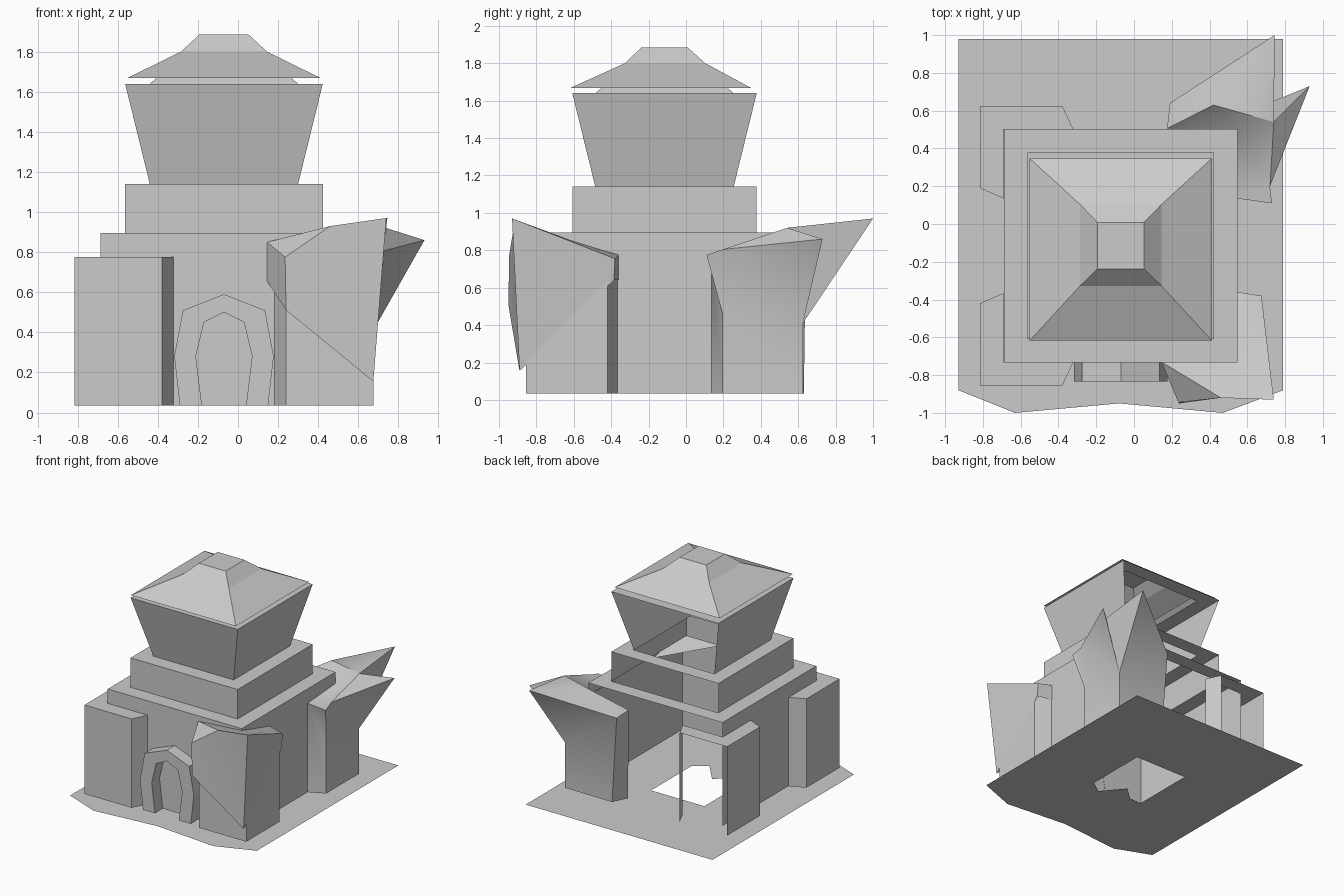
import bpy
import math

if "Cube" in bpy.data.objects:
    bpy.data.objects.remove(bpy.data.objects["Cube"], do_unlink=True)

GREY = (0.6, 0.6, 0.6, 1)
stone = bpy.data.materials.new("stone grey")
stone.diffuse_color = GREY
stone.use_nodes = True
stone.node_tree.nodes["Principled BSDF"].inputs["Base Color"].default_value = GREY

MID = -0.07      # x of the tower's mirror plane
BASE = 0.035     # height where the walls start
TOP = 0.775      # height of the corner buttresses


def build(name, verts, faces, smooth=False):
    mesh = bpy.data.meshes.new(name)
    mesh.from_pydata(verts, [], faces)
    mesh.materials.append(stone)
    obj = bpy.data.objects.new(name, mesh)
    bpy.context.collection.objects.link(obj)
    if smooth:
        bpy.ops.object.select_all(action='DESELECT')
        obj.select_set(True)
        bpy.context.view_layer.objects.active = obj
        bpy.ops.object.shade_smooth_by_angle(angle=math.radians(40))
    return obj


def build_named(name, points, faces, smooth=False):
    """Build from labelled points; faces are strings of labels."""
    keys = list(points)
    return build(name, list(points.values()),
                 [[keys.index(k) for k in f.split()] for f in faces], smooth)


def square_loft(name, rings, open_back=(), cap=False):
    """Loft square rings (half width, centre y, z); listed bands lose their back."""
    verts, faces = [], []
    for h, cy, z in rings:
        verts += [(MID - h, cy - h, z), (MID + h, cy - h, z),
                  (MID + h, cy + h, z), (MID - h, cy + h, z)]
    for band in range(len(rings) - 1):
        for i in range(4):
            if i == 2 and band in open_back:
                continue
            a, b = band * 4 + i, band * 4 + (i + 1) % 4
            faces.append((a, b, b + 4, a + 4))
    if cap:
        n = len(verts)
        faces.append((n - 4, n - 3, n - 2, n - 1))
    return build(name, verts, faces)


# Ground sheet with an opening under the tower
outline = [(-0.93, 0.98), (-0.93, -0.88), (-0.63, -1), (-0.08, -0.95),
           (0.47, -1), (0.79, -0.88), (0.79, 0.98)]
hole = [(-0.33, 0.23), (-0.33, -0.31), (-0.22, -0.31), (-0.1, -0.2),
        (0.05, -0.38), (0.16, -0.3), (0.16, 0.23)]
count = len(outline)
build("ground", [(x, y, 0) for x, y in outline + hole],
      [(i, (i + 1) % count, (i + 1) % count + count, i + count) for i in range(count)])

# Tower tiers: hall, upper storey, flared storey, all open at the back
CY = -0.115
square_loft("tower", [
    (0.617, CY, BASE), (0.617, CY, 0.895), (0.493, CY, 0.895),
    (0.493, CY, 1.14), (0.37, CY, 1.14), (0.493, CY, 1.64), (0.37, CY, 1.64)],
    open_back=(0, 2, 4))

# Roof with neck, flat eave underside and two slopes
square_loft("roof", [
    (0.37, CY, 1.64), (0.335, CY, 1.67), (0.483, -0.135, 1.668),
    (0.215, -0.112, 1.80), (0.123, -0.115, 1.885)], cap=True)

# Door arch: half outlines mirrored, standing out from the front wall
outer = [(0.22, BASE), (0.248, 0.28), (0.205, 0.51), (0, 0.59)]
inner = [(0.11, BASE), (0.14, 0.28), (0.1, 0.45), (0, 0.5)]


def arch_line(half, y):
    full = half + [(-x, z) for x, z in half[-2::-1]]
    return [(MID + x, y, z) for x, z in full]


loops = [arch_line(outer, -0.73), arch_line(outer, -0.835),
         arch_line(inner, -0.835), arch_line(inner, -0.73)]
n = len(loops[0])
build("door_arch", sum(loops, []),
      [(l * n + i, l * n + i + 1, (l + 1) * n + i + 1, (l + 1) * n + i)
       for l in range(3) for i in range(n - 1)])

# Plain corner buttresses on the right side
plan = [(-0.32, 0.615), (-0.38, 0.74), (-0.815, 0.74), (-0.815, 0.305), (-0.69, 0.25)]


def buttress(name, side, skip=()):
    pts = [(x, CY + side * d) for x, d in plan] + [(-0.69, CY + side * 0.615)]
    verts = [(x, y, z) for z in (BASE, TOP) for x, y in pts]
    faces = [(i, i + 1, i + 7, i + 6) for i in range(4) if i not in skip]
    build(name, verts, faces + [tuple(range(6, 12))])


buttress("front_right_buttress", -1)
buttress("back_right_buttress", 1, skip=(1,))

# Front left buttress: a plain foot with a flaring, jagged upper rock
build_named("front_left_buttress", {
    "a": (0.18, -0.73, BASE), "b": (0.24, -0.855, BASE), "c": (0.675, -0.855, BASE),
    "d": (0.675, -0.42, BASE), "e": (0.545, -0.365, BASE),
    "A": (0.18, -0.73, 0.66), "B": (0.24, -0.855, 0.6), "C": (0.675, -0.855, 0.2),
    "D": (0.675, -0.42, 0.64), "E": (0.545, -0.365, TOP)},
    ["a b B A", "b c C B", "c d D C", "d e E D"])
build_named("front_left_rock", {
    "A": (0.145, -0.73, 0.655), "B": (0.24, -0.95, 0.51), "C": (0.675, -0.89, 0.155),
    "D": (0.675, -0.385, 0.64), "E": (0.545, -0.36, 0.64),
    "At": (0.145, -0.73, 0.85), "Bt": (0.235, -0.945, TOP), "Ct": (0.74, -0.93, 0.97),
    "Dt": (0.675, -0.38, 0.755), "Et": (0.545, -0.36, TOP),
    "peak": (0.46, -0.92, 0.93), "dip": (0.665, -0.605, 0.85)},
    ["A B Bt At", "B C peak Bt", "C Ct peak", "C D Dt Ct", "D E Et Dt",
     "At Bt peak", "At peak dip Et", "peak Ct dip", "dip Ct Dt", "dip Dt Et"], True)

# Back left buttress: foot that opens into two pointed spikes
build_named("back_left_spikes", {
    "a": (0.18, 0.505, BASE), "b": (0.24, 0.63, BASE), "c": (0.675, 0.625, BASE),
    "d": (0.675, 0.195, BASE), "e": (0.545, 0.135, BASE),
    "C": (0.675, 0.625, 0.41), "D": (0.675, 0.195, 0.46),
    "At": (0.175, 0.505, 0.77), "Bt": (0.19, 0.64, 0.75),
    "Dt": (0.73, 0.11, TOP), "Et": (0.545, 0.135, TOP), "N": (0.72, 0.2, 0.805),
    "tip1": (0.745, 1.0, 0.97), "tip2": (0.93, 0.73, 0.86),
    "M": (0.74, 0.54, 0.92), "R": (0.42, 0.63, 0.91), "K": (0.545, 0.5, 0.8)},
    ["a b Bt At", "b c C Bt", "c d D C", "d e Et D", "D Et Dt", "D Dt N", "D N C",
     "Bt C tip1", "C M tip1", "C tip2 M", "C N tip2",
     "At Bt R", "Bt tip1 R", "R tip1 M", "R M K", "At R K",
     "M tip2 N", "M N K", "N Dt Et K"], True)
